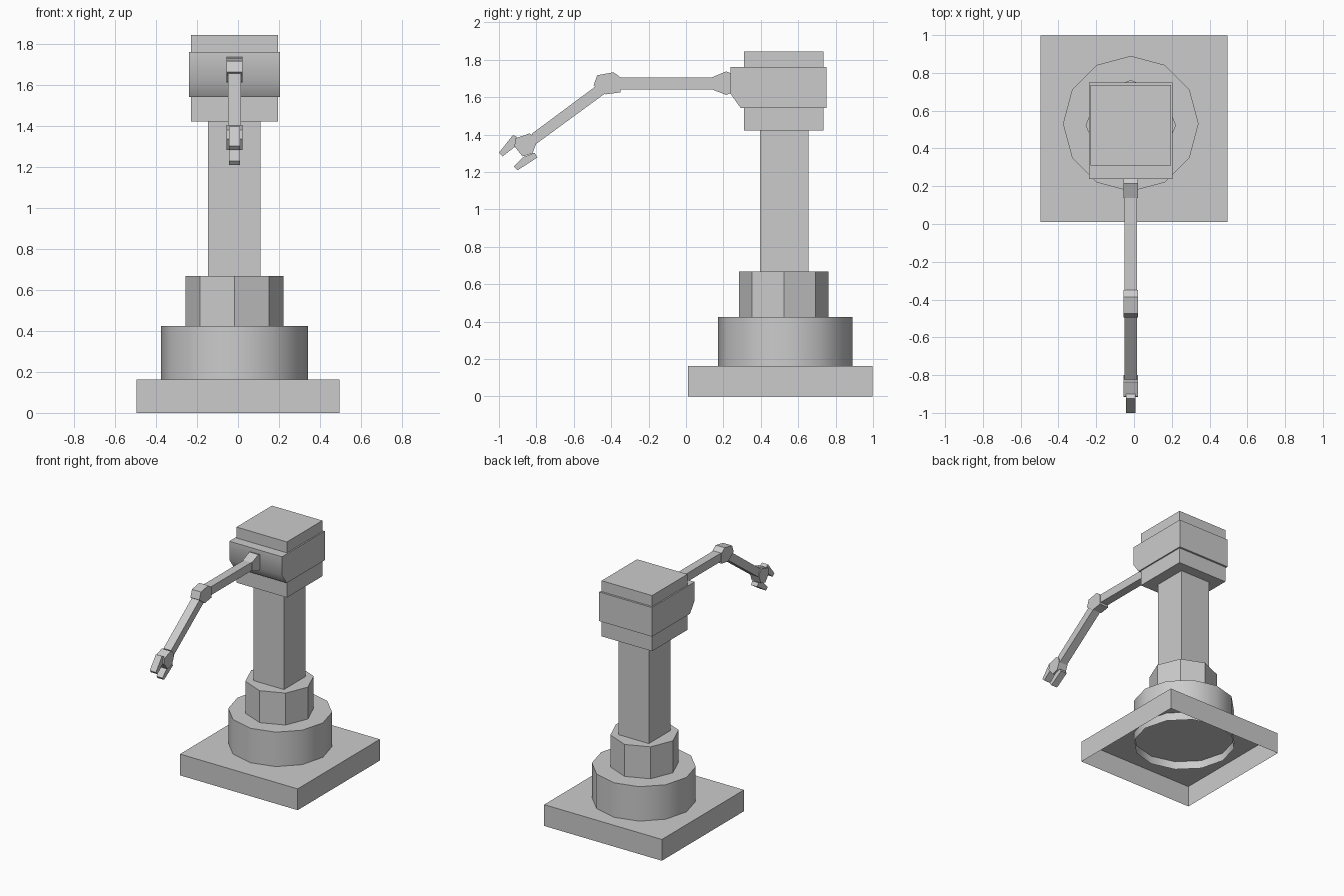
import bpy, bmesh, math

if "Cube" in bpy.data.objects:
    bpy.data.objects.remove(bpy.data.objects["Cube"])


def finish(name, bm, smooth=None):
    bmesh.ops.recalc_face_normals(bm, faces=bm.faces)
    mesh = bpy.data.meshes.new(name)
    bm.to_mesh(mesh)
    bm.free()
    ob = bpy.data.objects.new(name, mesh)
    bpy.context.collection.objects.link(ob)
    if smooth:
        bpy.ops.object.select_all(action='DESELECT')
        ob.select_set(True)
        bpy.context.view_layer.objects.active = ob
        bpy.ops.object.shade_smooth_by_angle(angle=math.radians(smooth))
    return ob


def prism(name, ring, offset, open_bottom=False, smooth=None):
    """Extrude a closed ring of 3D points along offset."""
    bm = bmesh.new()
    a = [bm.verts.new(p) for p in ring]
    b = [bm.verts.new([c + d for c, d in zip(p, offset)]) for p in ring]
    n = len(ring)
    for i in range(n):
        j = (i + 1) % n
        bm.faces.new((a[i], a[j], b[j], b[i]))
    bm.faces.new(b)
    if not open_bottom:
        bm.faces.new(a[::-1])
    ob = finish(name, bm, smooth)
    if open_bottom and ob.data.polygons[n].normal.z < 0:
        ob.data.flip_normals()
    return ob


def box(name, x0, x1, y0, y1, z0, z1, **kw):
    ring = [(x0, y0, z0), (x1, y0, z0), (x1, y1, z0), (x0, y1, z0)]
    return prism(name, ring, (0, 0, z1 - z0), **kw)


def drum(name, sides, r, y, z0, z1, **kw):
    ring = [(CX + r * math.cos(math.tau * i / sides),
             y + r * math.sin(math.tau * i / sides), z0) for i in range(sides)]
    return prism(name, ring, (0, 0, z1 - z0), **kw)


def side_profile(name, pts, half, **kw):
    ring = [(CX - half, y, z) for y, z in pts]
    return prism(name, ring, (2 * half, 0, 0), **kw)


CX = -0.017

# Pedestal: hollow plate, open drum, octagonal collar, square column
box("base_plate", -.495, .495, .01, .997, 0, .162, open_bottom=True)
drum("base_drum", 12, .359, .531, .10, .424, open_bottom=True, smooth=35)
drum("collar", 8, .239, .523, .40, .667)
box("column", -.146, .11, .395, .655, .65, 1.44)

# Head: tall core with a wider band whose lower front is chamfered
box("head_core", -.229, .195, .309, .735, 1.422, 1.845)
side_profile("head_band", [(.237, 1.762), (.75, 1.762), (.75, 1.541),
                           (.293, 1.541), (.237, 1.62)], .222, smooth=40)

# Arm joints
JOINT, LINK, FINGER = .038, .032, .026
side_profile("shoulder_joint", [(.26, 1.72), (.215, 1.738), (.138, 1.706),
                                (.138, 1.642), (.215, 1.612), (.26, 1.63)], JOINT)
side_profile("elbow_joint", [(-.475, 1.717), (-.387, 1.733), (-.35, 1.706),
                             (-.35, 1.626), (-.43, 1.615), (-.494, 1.663)], JOINT)
side_profile("hand", [(-.912, 1.38), (-.837, 1.406), (-.81, 1.39), (-.80, 1.353),
                      (-.821, 1.30), (-.874, 1.283), (-.917, 1.337)], JOINT)

# Arm links
side_profile("upper_arm", [(.15, 1.706), (-.37, 1.706), (-.37, 1.642), (.15, 1.642)], LINK)
side_profile("forearm", [(-.47, 1.668), (-.825, 1.404), (-.80, 1.351), (-.43, 1.622)], LINK)

# Gripper fingers
side_profile("upper_finger", [(-.925, 1.398), (-.901, 1.385), (-.908, 1.34),
                              (-.981, 1.283), (-1.0, 1.303)], FINGER)
side_profile("lower_finger", [(-.901, 1.209), (-.92, 1.23), (-.869, 1.28),
                              (-.81, 1.303), (-.794, 1.278)], FINGER)
